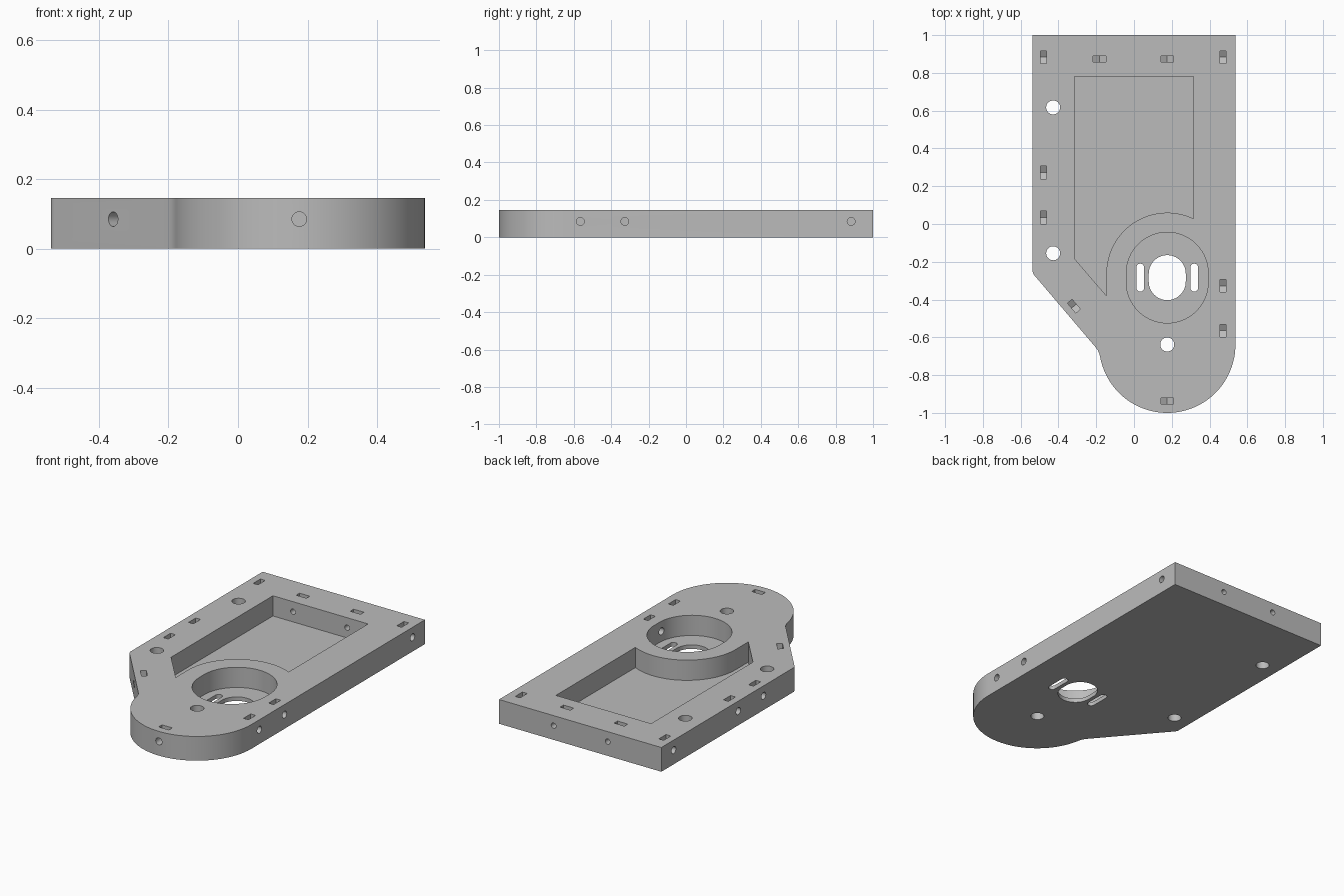
import bpy, bmesh
from math import radians, cos, sin
from mathutils import Matrix, Vector

cube = bpy.data.objects.get("Cube")
if cube:
    bpy.data.objects.remove(cube, do_unlink=True)

HEIGHT = 0.145
FLOOR = 0.024
BORE_X, BORE_Y = 0.176, -0.284

grey = bpy.data.materials.new("plain grey")
grey.use_nodes = True
grey.diffuse_color = (0.5, 0.5, 0.5, 1)
grey.node_tree.nodes["Principled BSDF"].inputs["Base Color"].default_value = (0.5, 0.5, 0.5, 1)


def arc(cx, cy, r, start, end, steps):
    angles = [radians(start + (end - start) * i / steps) for i in range(steps + 1)]
    return [(cx + r * cos(a), cy + r * sin(a)) for a in angles]


def circle(cx, cy, r, steps=32):
    return arc(cx, cy, r, 0, 360, steps)[:-1]


def slot(cx, cy, r, half, steps=32):
    """Outline stretched along y, with round ends."""
    return arc(cx, cy + half, r, 0, 180, steps) + arc(cx, cy - half, r, 180, 360, steps)


def prism(name, profile, low, high, matrix=None):
    bm = bmesh.new()
    face = bm.faces.new([bm.verts.new((x, y, low)) for x, y in profile])
    top = bmesh.ops.extrude_face_region(bm, geom=[face])
    moved = [g for g in top["geom"] if isinstance(g, bmesh.types.BMVert)]
    bmesh.ops.translate(bm, verts=moved, vec=(0, 0, high - low))
    bmesh.ops.recalc_face_normals(bm, faces=bm.faces)
    if matrix:
        bm.transform(matrix)
    mesh = bpy.data.meshes.new(name)
    bm.to_mesh(mesh)
    bm.free()
    mesh.materials.append(grey)
    obj = bpy.data.objects.new(name, mesh)
    bpy.context.collection.objects.link(obj)
    return obj


# Plate with one chamfered side and a rounded front
outline = [(0.537, 1), (-0.537, 1), (-0.537, -0.25), (-0.534, -0.262), (-0.528, -0.271),
           (-0.202, -0.654), (-0.192, -0.668), (-0.185, -0.683)]
outline += arc(0.176, -0.639, 0.361, 190, 360, 64)
plate = prism("mounting_plate", outline, 0, HEIGHT)
bpy.ops.object.select_all(action="DESELECT")
bpy.context.view_layer.objects.active = plate
plate.select_set(True)


def cut(profile, low, high, matrix=None):
    cutter = prism("cutter", profile, low, high, matrix)
    cutter.hide_render = True
    mod = plate.modifiers.new("cut", "BOOLEAN")
    mod.operation = "DIFFERENCE"
    mod.solver = "EXACT"
    mod.object = cutter
    bpy.ops.object.modifier_apply(modifier=mod.name)
    bpy.data.objects.remove(cutter, do_unlink=True)


# Large pocket that wraps around the bore wall
pocket = [(0.315, 0.78), (-0.315, 0.78), (-0.315, -0.183), (-0.146, -0.38)]
pocket += arc(BORE_X, -0.262, 0.322, 180, 64.4, 40)
cut(pocket, FLOOR, 0.3)

# Stretched bore, its through hole and the two side slots
cut(slot(BORE_X, BORE_Y, 0.217, 0.023), FLOOR, 0.3)
cut(slot(BORE_X, BORE_Y, 0.098, 0.021), -0.1, 0.3)
for side in (-1, 1):
    cut(slot(BORE_X + side * 0.143, BORE_Y, 0.021, 0.053, 12), -0.1, 0.3)

# Vertical bolt holes
for x, y in [(-0.428, 0.617), (-0.428, -0.155), (0.176, -0.638)]:
    cut(circle(x, y, 0.037), -0.1, 0.3)

# Nut traps with a screw hole running in from the rim
LEFT, RIGHT, FRONT, BACK = (1, 0), (-1, 0), (0, -1), (0, 1)
traps = [(-0.478, 0.883, RIGHT), (-0.478, 0.272, RIGHT), (-0.478, 0.034, RIGHT),
         (0.472, 0.883, LEFT), (0.472, -0.327, LEFT), (0.472, -0.565, LEFT),
         (-0.182, 0.874, BACK), (0.176, 0.874, BACK), (0.176, -0.937, FRONT),
         (-0.318, -0.435, (-0.761, -0.648))]
trap_profile = [(-0.034, 0.1), (-0.034, -0.02), (0, -0.039), (0.034, -0.02), (0.034, 0.1)]
for x, y, direction in traps:
    out = Vector((*direction, 0)).normalized()
    up = Vector((0, 0, 1))
    frame = Matrix((up.cross(out), up, out)).transposed().to_4x4()
    frame = Matrix.Translation((x, y, 0.085)) @ frame
    radius = 0.016 if direction == BACK else 0.021
    cut(circle(0, 0, radius, 24), -0.12, 0.2, frame)
    cut(trap_profile, -0.016, 0.016, frame)

bpy.ops.object.shade_smooth_by_angle(angle=radians(30))
